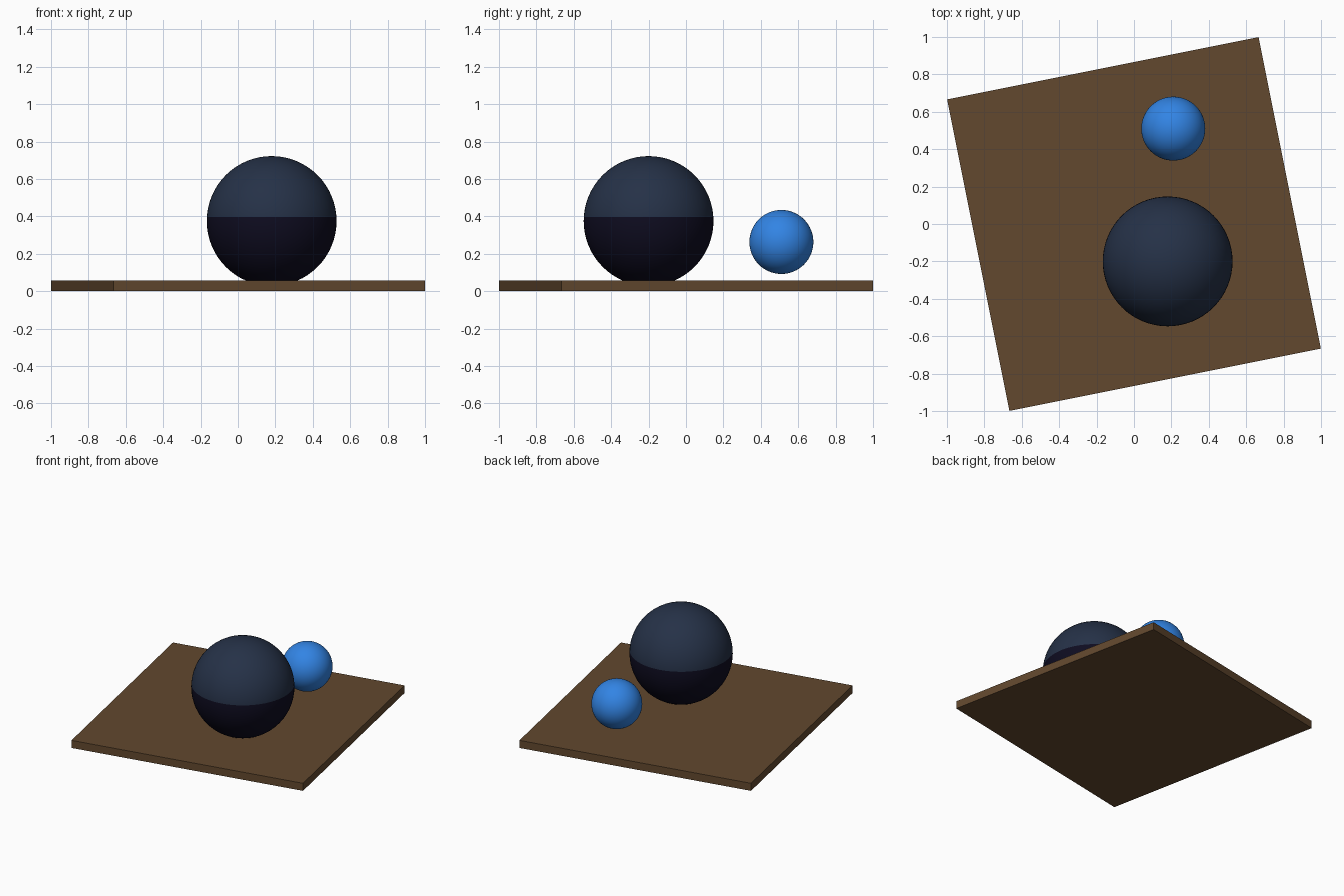
import bpy, bmesh, math
from mathutils import Matrix

if "Cube" in bpy.data.objects:
    bpy.data.objects.remove(bpy.data.objects["Cube"])


def material(name, srgb):
    lin = [((c / 255 + 0.055) / 1.055) ** 2.4 if c > 10 else c / 255 / 12.92 for c in srgb]
    m = bpy.data.materials.new(name)
    m.diffuse_color = (*lin, 1)
    m.use_nodes = True
    m.node_tree.nodes["Principled BSDF"].inputs["Base Color"].default_value = m.diffuse_color
    return m


def finish(name, bm, mats, smooth):
    me = bpy.data.meshes.new(name)
    for m in mats:
        me.materials.append(m)
    for f in bm.faces:
        f.smooth = smooth
    bm.to_mesh(me)
    bm.free()
    ob = bpy.data.objects.new(name, me)
    bpy.context.collection.objects.link(ob)
    return ob


def sphere(radius, centre):
    bm = bmesh.new()
    bmesh.ops.create_uvsphere(bm, u_segments=64, v_segments=32, radius=radius,
                              matrix=Matrix.Translation(centre))
    return bm


brown = material("brown", (98, 72, 46))
navy = material("dark navy", (37, 49, 71))
dark = material("near black purple", (14, 12, 32))
blue = material("bright blue", (50, 132, 228))

# Square base board, turned about the vertical axis
side, thick = 1.698, 0.056
bm = bmesh.new()
bmesh.ops.create_cube(bm, size=1, matrix=Matrix.Translation((0, 0, thick / 2))
                      @ Matrix.Rotation(math.atan2(0.333, 1.665), 4, 'Z')
                      @ Matrix.Diagonal((side, side, thick, 1)))
finish("base_board", bm, [brown], False)

# Large ball, sunk slightly into the board, two colours split by height
split = 0.397
bm = sphere(0.347, (0.18, -0.20, 0.375))
bmesh.ops.bisect_plane(bm, geom=bm.verts[:] + bm.edges[:] + bm.faces[:],
                       plane_co=(0, 0, split), plane_no=(0, 0, 1))
for f in bm.faces:
    f.material_index = int(f.calc_center_median().z < split)
finish("large_ball", bm, [navy, dark], True)

# Small ball hovering behind
finish("small_ball", sphere(0.171, (0.21, 0.51, 0.263)), [blue], True)
